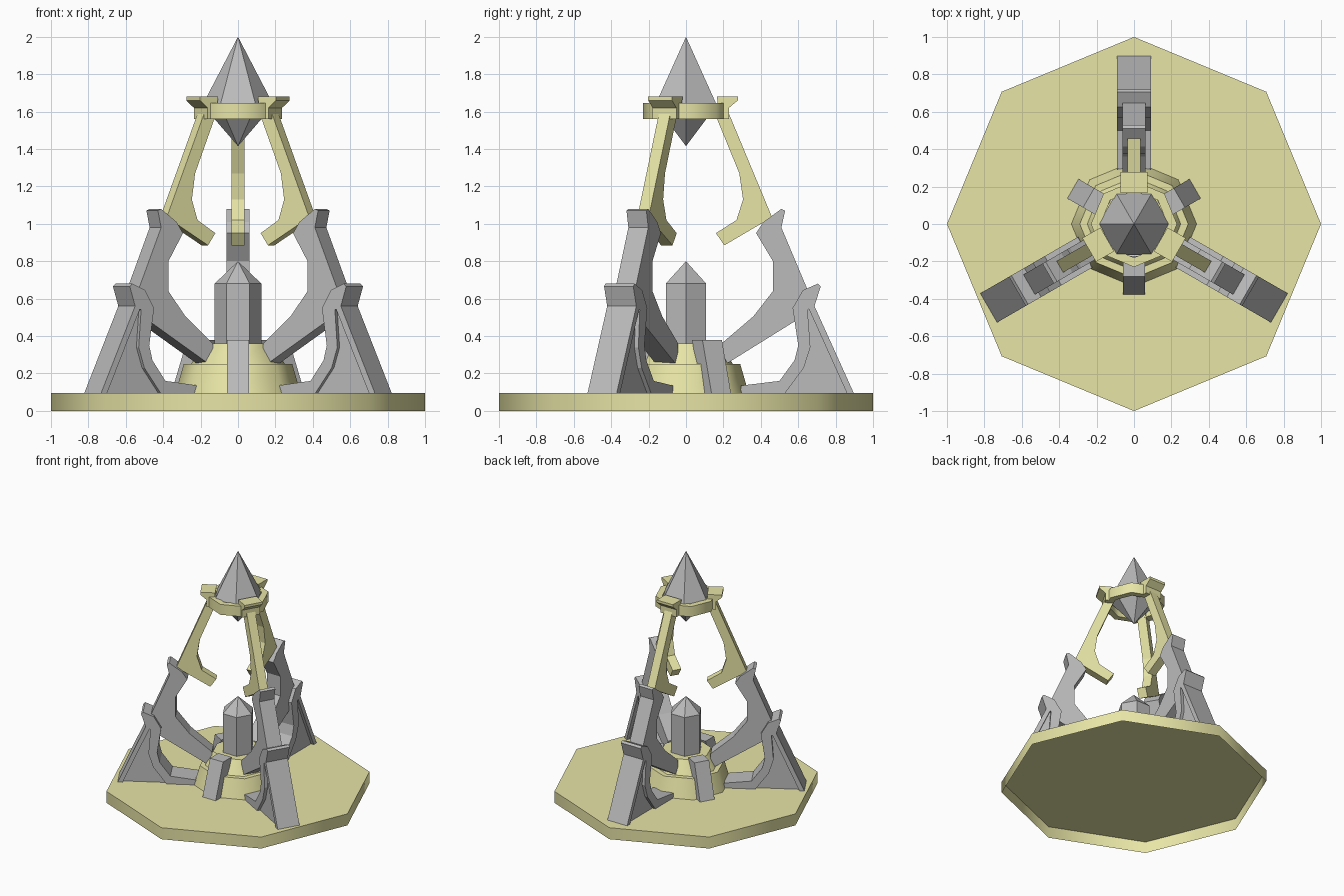
import bpy, bmesh
from math import cos, sin, pi, radians
from mathutils import Matrix

if "Cube" in bpy.data.objects:
    bpy.data.objects.remove(bpy.data.objects["Cube"])


def material(name, rgb):
    m = bpy.data.materials.new(name)
    m.diffuse_color = (*rgb, 1)
    m.use_nodes = True
    m.node_tree.nodes["Principled BSDF"].inputs["Base Color"].default_value = m.diffuse_color
    return m


gold = material("pale_gold", (0.80, 0.78, 0.38))
stone = material("dark_stone", (0.50, 0.50, 0.50))
FLOOR = 0.095  # top of the base


def finish(name, bm, mat, smooth=False):
    bmesh.ops.recalc_face_normals(bm, faces=bm.faces)
    mesh = bpy.data.meshes.new(name)
    bm.to_mesh(mesh)
    bm.free()
    ob = bpy.data.objects.new(name, mesh)
    bpy.context.collection.objects.link(ob)
    mesh.materials.append(mat)
    if smooth:
        bpy.ops.object.select_all(action='DESELECT')
        ob.select_set(True)
        bpy.context.view_layer.objects.active = ob
        bpy.ops.object.shade_smooth_by_angle(angle=radians(50))
    return ob


def lathe(name, profile, sides, mat, closed=False, smooth=False):
    """Revolve (r, z) points upward around z; r = 0 makes a pole. The bottom stays open."""
    bm = bmesh.new()
    rings = []
    for r, z in profile:
        if r == 0:
            rings.append([bm.verts.new((0, 0, z))] * sides)
        else:
            rings.append([bm.verts.new((r * cos(2 * pi * i / sides), r * sin(2 * pi * i / sides), z))
                          for i in range(sides)])
    pairs = list(zip(rings, rings[1:])) + ([(rings[-1], rings[0])] if closed else [])
    for a, b in pairs:
        for i in range(sides):
            j = (i + 1) % sides
            bm.faces.new(list(dict.fromkeys((a[i], a[j], b[j], b[i]))))
    if not closed and profile[-1][0] > 0:
        bm.faces.new(rings[-1])
    return finish(name, bm, mat, smooth)


def radial(name, parts, angles, mat):
    """Extrude (r, z) profiles sideways and repeat them around z; no faces on the floor."""
    for n, ang in enumerate(angles):
        bm = bmesh.new()
        for pts, width in parts:
            sides = [[bm.verts.new((r, s * width / 2, z)) for r, z in pts] for s in (-1, 1)]
            for side in sides:
                bm.faces.new(side)
            for i in range(len(pts)):
                j = (i + 1) % len(pts)
                if max(pts[i][1], pts[j][1]) > FLOOR:
                    bm.faces.new((sides[0][i], sides[0][j], sides[1][j], sides[1][i]))
        bm.transform(Matrix.Rotation(radians(ang), 4, 'Z'))
        finish(f"{name}_{n + 1}", bm, mat)


LEGS = (90, 210, 330)
BETWEEN = (30, 150, 270)

# Octagonal base, hollow underneath, and stepped pedestal
lathe("base", [(1, 0), (1, FLOOR)], 8, gold, smooth=True)
lathe("pedestal", [(0.335, FLOOR), (0.29, 0.25), (0.25, 0.25), (0.19, 0.36)], 8, gold, smooth=True)

# Central column crystal and floating top crystal
lathe("column_crystal", [(0.125, 0.36), (0.125, 0.68), (0, 0.8)], 6, stone)
lathe("top_crystal", [(0, 1.415), (0.19, 1.635), (0, 2)], 6, stone)

# Ring holding the top crystal
lathe("crystal_ring", [(0.23, 1.56), (0.23, 1.645), (0.18, 1.645), (0.18, 1.56)], 8, gold,
      closed=True, smooth=True)

# Small buttresses around the pedestal
radial("buttress", [([(0.17, 0.378), (0.28, 0.378), (0.377, FLOOR), (0.26, FLOOR)], 0.12)],
       BETWEEN, stone)

# Lower legs: curved rib, outer slab, recessed panel between them
rib = [(0.29, FLOOR), (0.295, 0.135), (0.50, 0.16), (0.58, 0.27), (0.60, 0.35), (0.57, 0.55),
       (0.625, 0.645), (0.705, 0.68), (0.72, 0.665), (0.687, 0.56), (0.65, 0.54), (0.665, 0.34),
       (0.63, 0.23), (0.53, FLOOR)]
slab = [(0.65, 0.56), (0.687, 0.56), (0.897, FLOOR), (0.86, FLOOR)]
panel = [(0.64, 0.55), (0.68, 0.55), (0.885, FLOOR), (0.5, FLOOR), (0.60, 0.25), (0.63, 0.34)]
radial("lower_leg", [(rib, 0.18), (slab, 0.18), (panel, 0.13)], LEGS, stone)

# Middle arms
radial("middle_arm", [([(0.19, 0.36), (0.36, 0.505), (0.465, 0.64), (0.465, 0.80), (0.375, 0.95),
                        (0.415, 1.01), (0.51, 1.08), (0.53, 1.07), (0.51, 0.98), (0.67, 0.60),
                        (0.60, 0.49), (0.19, 0.235)], 0.123)], LEGS, stone)

# Upper gold arms with flared caps over the ring
arm = [(0.16, 0.95), (0.205, 0.885), (0.46, 1.035), (0.225, 1.60), (0.15, 1.60), (0.285, 1.27),
       (0.305, 1.13), (0.27, 1.02)]
cap = [(0.165, 1.68), (0.277, 1.68), (0.277, 1.66), (0.23, 1.62), (0.23, 1.56), (0.18, 1.56)]
radial("upper_arm", [(arm, 0.07), (cap, 0.147)], LEGS, gold)
